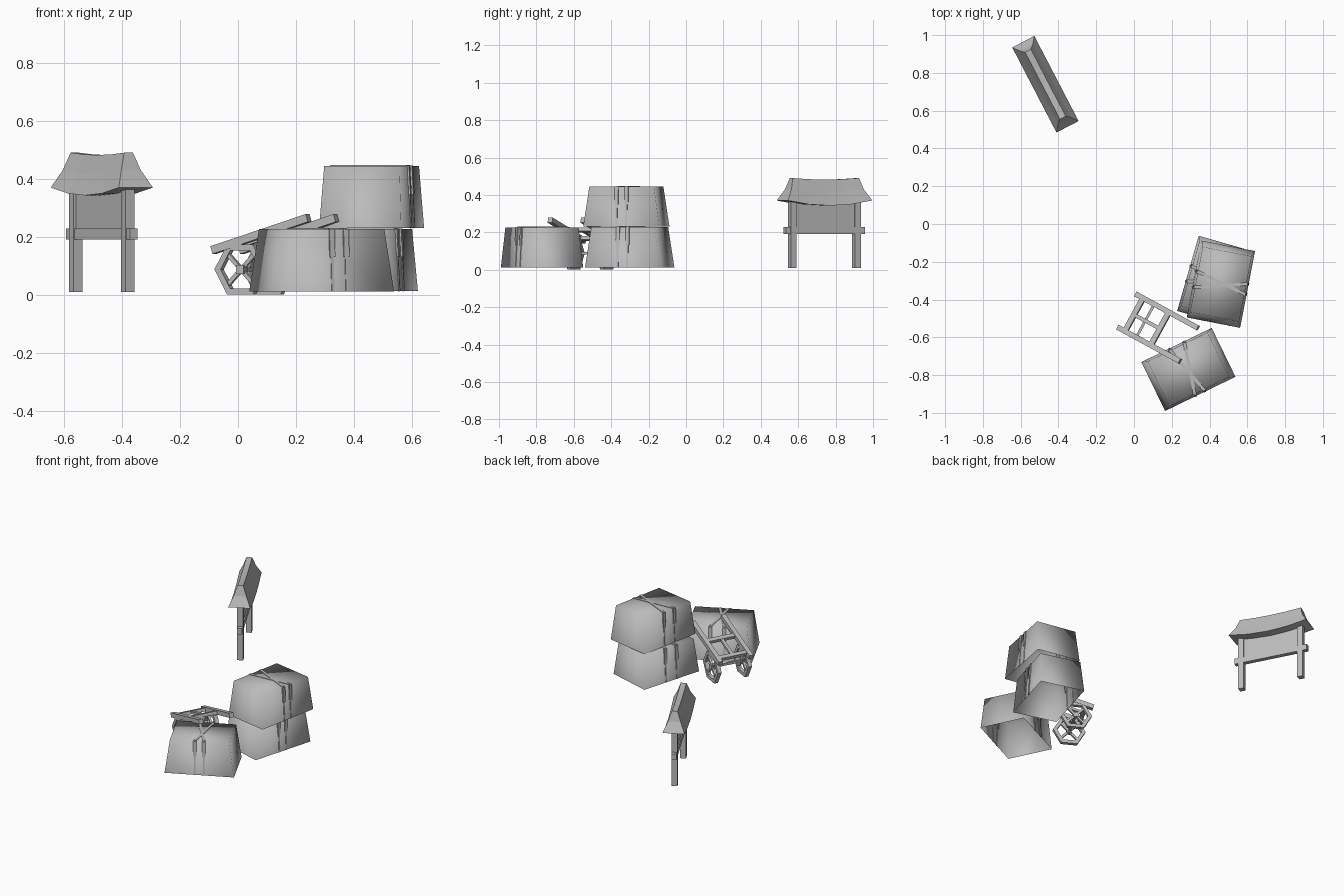
import bpy, bmesh, math
from mathutils import Matrix, Vector

cube = bpy.data.objects.get("Cube")
if cube:
    bpy.data.objects.remove(cube, do_unlink=True)

grey = bpy.data.materials.new("plain grey")
grey.use_nodes = True
grey.diffuse_color = (0.5, 0.5, 0.5, 1)
grey.node_tree.nodes["Principled BSDF"].inputs["Base Color"].default_value = (0.5, 0.5, 0.5, 1)


def place(x, y, z, turn, tilt=0):
    """Frame at a point, turned about z, then pitched about its own y."""
    return (Matrix.Translation((x, y, z)) @ Matrix.Rotation(math.radians(turn), 4, 'Z')
            @ Matrix.Rotation(math.radians(tilt), 4, 'Y'))


def finish(name, bm, frame, smooth=None):
    mesh = bpy.data.meshes.new(name)
    bmesh.ops.recalc_face_normals(bm, faces=bm.faces)
    bm.to_mesh(mesh)
    bm.free()
    mesh.materials.append(grey)
    obj = bpy.data.objects.new(name, mesh)
    obj.matrix_world = frame
    bpy.context.collection.objects.link(obj)
    if smooth:
        mesh.shade_smooth()
    return obj


def add_box(bm, centre, size):
    m = Matrix.Translation(centre) @ Matrix.Diagonal((*size, 1))
    bmesh.ops.create_cube(bm, size=1, matrix=m)


def add_bar(bm, a, b, width, thick, side):
    """Bar from a to b; its width runs along the side vector."""
    a, b = Vector(a), Vector(b)
    d = (b - a).normalized()
    s = Vector(side)
    s = (s - d * s.dot(d)).normalized()
    m = Matrix((d, s, d.cross(s))).transposed().to_4x4()
    m = Matrix.Translation((a + b) / 2) @ m @ Matrix.Diagonal(((b - a).length, width, thick, 1))
    bmesh.ops.create_cube(bm, size=1, matrix=m)


def box(name, centre, size, frame):
    bm = bmesh.new()
    add_box(bm, centre, size)
    finish(name, bm, frame)


# Notice board: posts, rail, panel
board = place(-0.469, 0.74, 0, -62.5)
for label, s in (("left", -1), ("right", 1)):
    box(f"board_post_{label}", (s * 0.194, 0, 0.23), (0.035, 0.035, 0.44), board)
box("board_rail", (0, 0, 0.21), (0.476, 0.029, 0.038), board)
box("board_panel", (0, 0, 0.29), (0.37, 0.015, 0.14), board)

# Notice board roof: concave slopes, upturned corners, sagging ridge
bm = bmesh.new()
rows = []
for t in (-1, -0.5, 0, 0.5, 1):
    lift = t * t
    low, mid, top = 0.343 + 0.027 * lift, 0.415 + 0.015 * lift, 0.482 + 0.008 * lift
    section = [(0.254, -0.066, low), (0.218, -0.038, mid), (0.2, -0.017, top),
               (0.2, 0.017, top), (0.218, 0.038, mid), (0.254, 0.066, low)]
    rows.append([bm.verts.new((t * x, y, z)) for x, y, z in section])
for p, q in zip(rows, rows[1:]):
    for i in range(6):
        j = (i + 1) % 6
        bm.faces.new((p[i], p[j], q[j], q[i]))
for row in (rows[0], rows[-1]):
    for i in range(2):
        bm.faces.new((row[i], row[i + 1], row[4 - i], row[5 - i]))
finish("board_roof", bm, board)

# Tapered bales, open below, with straps crossing over the top
BW, BL, TW, TL, H = 0.144, 0.207, 0.132, 0.176, 0.215


def bale(name, frame):
    bm = bmesh.new()
    add_box(bm, (0, 0, H / 2), (2, 2, H))
    for v in bm.verts:
        v.co.x *= TW if v.co.z > H / 2 else BW
        v.co.y *= TL if v.co.z > H / 2 else BL
    floor = [f for f in bm.faces if all(v.co.z < 0.01 for v in f.verts)]
    bmesh.ops.delete(bm, geom=floor, context='FACES_ONLY')
    finish(name, bm, frame, smooth=True)

    bm = bmesh.new()
    for s in (-1, 1):
        near, far = s * 0.042, -s * 0.027
        add_bar(bm, (-TW, near, H), (TW, far, H), 0.016, 0.006, (0, 1, 0))
        for side, y in ((-1, near), (1, far)):
            foot, head = Vector((side * BW, y, 0)), Vector((side * TW, y, H))
            add_bar(bm, foot, head, 0.01, 0.006, (0, 1, 0))
            add_bar(bm, foot.lerp(head, 0.55), head, 0.02, 0.012, (0, 1, 0))
    finish(name + "_straps", bm, frame)


bale("lower_bale", place(0.424, -0.301, 0.013, -16))
bale("upper_bale", place(0.46, -0.319, 0.23, -11))
bale("front_bale", place(0.288, -0.77, 0.012, -64.1))

# Handcart frame, pitched up towards its handles
cart = place(0.127, -0.549, 0.21, -28.6, -16.5)
for label, s in (("left", 1), ("right", -1)):
    box(f"cart_rail_{label}", (0, s * 0.1, 0), (0.39, 0.028, 0.028), cart)
for label, x in (("rear", -0.15), ("front", 0.012)):
    box(f"cart_crossbar_{label}", (x, 0, 0), (0.028, 0.19, 0.02), cart)
box("cart_spine", (-0.07, 0, 0), (0.16, 0.02, 0.016), cart)

# Six-sided wheels with four spokes, joined by an axle
R, r, HALF = 0.1, 0.076, 0.012
wheels = place(0.06, -0.512, 0.088, -28.6)
for label, s in (("left", 1), ("right", -1)):
    bm = bmesh.new()
    rings = []
    for radius, y in ((R, -HALF), (R, HALF), (r, HALF), (r, -HALF)):
        rings.append([bm.verts.new((radius * math.cos(k * math.pi / 3), s * 0.1 + y,
                                    radius * math.sin(k * math.pi / 3))) for k in range(6)])
    for a, b in zip(rings, rings[1:] + rings[:1]):
        for k in range(6):
            n = (k + 1) % 6
            bm.faces.new((a[k], a[n], b[n], b[k]))
    for angle in (45, 135):
        v = Vector((math.cos(math.radians(angle)), 0, math.sin(math.radians(angle)))) * 0.072
        c = Vector((0, s * 0.1, 0))
        add_bar(bm, c - v, c + v, 0.014, 0.014, (0, 1, 0))
    add_box(bm, (0, s * 0.1, 0), (0.03, 0.028, 0.03))
    finish(f"cart_wheel_{label}", bm, wheels)
box("cart_axle", (0, 0, 0), (0.014, 0.2, 0.014), wheels)
